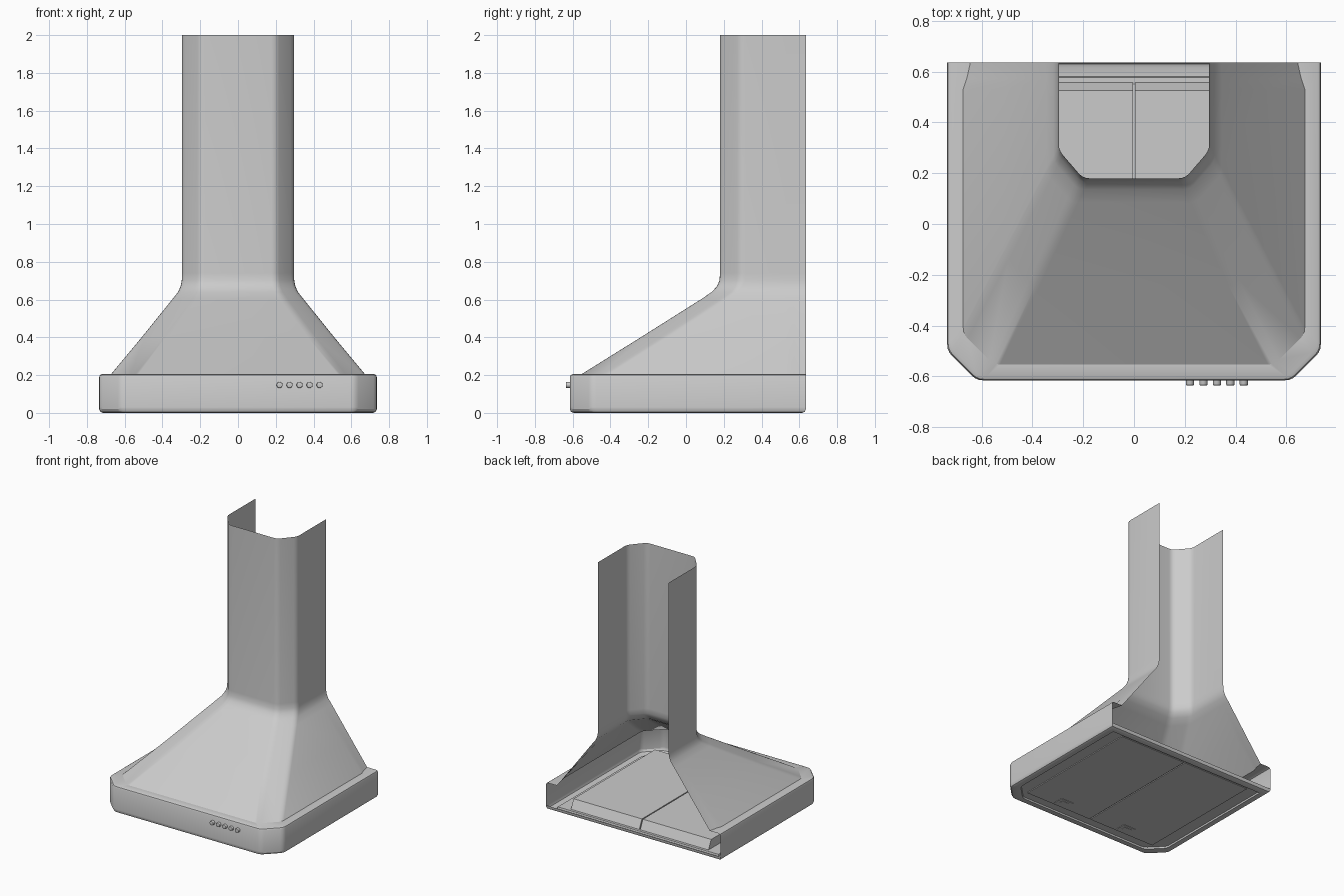
import bpy, bmesh, math
from mathutils import Vector

if "Cube" in bpy.data.objects:
    bpy.data.objects.remove(bpy.data.objects["Cube"])

BACK = 0.635


def finish(name, bm, angle=30):
    bmesh.ops.recalc_face_normals(bm, faces=bm.faces[:])
    me = bpy.data.meshes.new(name)
    bm.to_mesh(me)
    bm.free()
    ob = bpy.data.objects.new(name, me)
    bpy.context.collection.objects.link(ob)
    bpy.ops.object.select_all(action='DESELECT')
    ob.select_set(True)
    bpy.context.view_layer.objects.active = ob
    bpy.ops.object.shade_smooth_by_angle(angle=math.radians(angle))
    return ob


def ring(hx, front, chamfer, z, pinch=0.0, back=BACK, r=0.025):
    """U-shaped section, open at the back, with softened chamfered front corners."""
    cx, cy = chamfer
    mid = min(back, 0.53)
    half = [Vector((hx - pinch, back, z)), Vector((hx - pinch * 0.5, mid + (back - mid) * 0.4, z)),
            Vector((hx, mid, z))]
    a, b = Vector((hx, front + cy, z)), Vector((hx - cx, front, z))
    c = Vector((0, front, z))
    for p, q, s in ((half[-1], a, b), (a, b, c)):
        p0 = q + (p - q).normalized() * r
        p1 = q + (s - q).normalized() * r
        for t in (0, 0.33, 0.67, 1):
            half.append(p0 * (1 - t) ** 2 + q * 2 * t * (1 - t) + p1 * t * t)
    return half + [Vector((-p.x, p.y, p.z)) for p in reversed(half)]


def loft(bm, rings, closed=False):
    rows = [[bm.verts.new(p) for p in rg] for rg in rings]
    n = len(rows[0])
    for lo, hi in zip(rows, rows[1:]):
        for i in range(n if closed else n - 1):
            j = (i + 1) % n
            bm.faces.new((lo[i], lo[j], hi[j], hi[i]))
    return rows


def rim(inset, z):
    return ring(0.735 - inset, -0.615 + inset, (0.115, 0.115), z, back=BACK - (inset if z < 0.1 else 0))


# hood shell: rim wall, rim top, sloping canopy and chimney
bm = bmesh.new()
rings = [rim(0, 0.03), rim(0, 0.19), rim(0.004, 0.2), rim(0.014, 0.205),
         ring(0.672, -0.553, (0.12, 0.12), 0.205, 0.028),
         ring(0.510, -0.240, (0.115, 0.12), 0.40, 0.012),
         ring(0.345, 0.085, (0.1, 0.11), 0.605),
         ring(0.317, 0.136, (0.097, 0.11), 0.64),
         ring(0.304, 0.164, (0.096, 0.11), 0.67),
         ring(0.298, 0.177, (0.095, 0.11), 0.70),
         ring(0.296, 0.18, (0.095, 0.11), 0.74),
         ring(0.296, 0.18, (0.095, 0.11), 2.0)]
loft(bm, rings)
finish("hood_shell", bm)

# bottom pan: rounded lower edge, flat border and recessed floor
bm = bmesh.new()
rows = loft(bm, [rim(0, 0.03), rim(0, 0.02), rim(0.006, 0.006), rim(0.02, 0.0),
                 rim(0.055, 0.0), rim(0.058, 0.012)], closed=True)
bm.faces.new(rows[-1])
finish("bottom_pan", bm)


def block(name, x0, x1, y0, y1, z0, z1, taper=0.0):
    """Box whose top may be tapered inward along y."""
    bm = bmesh.new()
    lo = [bm.verts.new(p) for p in ((x0, y0, z0), (x1, y0, z0), (x1, y1, z0), (x0, y1, z0))]
    hi = [bm.verts.new(p) for p in ((x0, y0 + taper, z1), (x1, y0 + taper, z1),
                                    (x1, y1 - taper, z1), (x0, y1 - taper, z1))]
    bm.faces.new(lo)
    bm.faces.new(hi)
    for i in range(4):
        j = (i + 1) % 4
        bm.faces.new((lo[i], lo[j], hi[j], hi[i]))
    return finish(name, bm)


# paired grease filters with latch plates on the underside
for side, s in (("left", -1), ("right", 1)):
    xs = sorted((s * 0.004, s * 0.58))
    block(side + "_filter", *xs, -0.49, 0.56, 0.006, 0.08, 0.035)
    cx = s * 0.29
    block(side + "_latch_plate", cx - 0.055, cx + 0.055, -0.47, -0.39, 0.003, 0.007)
    block(side + "_latch_tab", cx - 0.03, cx + 0.03, -0.45, -0.41, 0.001, 0.004)

# row of control buttons on the front of the rim
for i in range(5):
    bm = bmesh.new()
    bmesh.ops.create_cone(bm, cap_ends=True, segments=20, radius1=0.016, radius2=0.016, depth=0.03)
    top = [e for e in bm.edges if all(v.co.z > 0 for v in e.verts)]
    bmesh.ops.bevel(bm, geom=top, offset=0.003, segments=2, affect='EDGES', profile=0.5)
    for v in bm.verts:
        x, y, z = v.co
        v.co = (0.22 + i * 0.053 + x, -0.62 - z, 0.148 + y)
    finish("button_%d" % (i + 1), bm)
